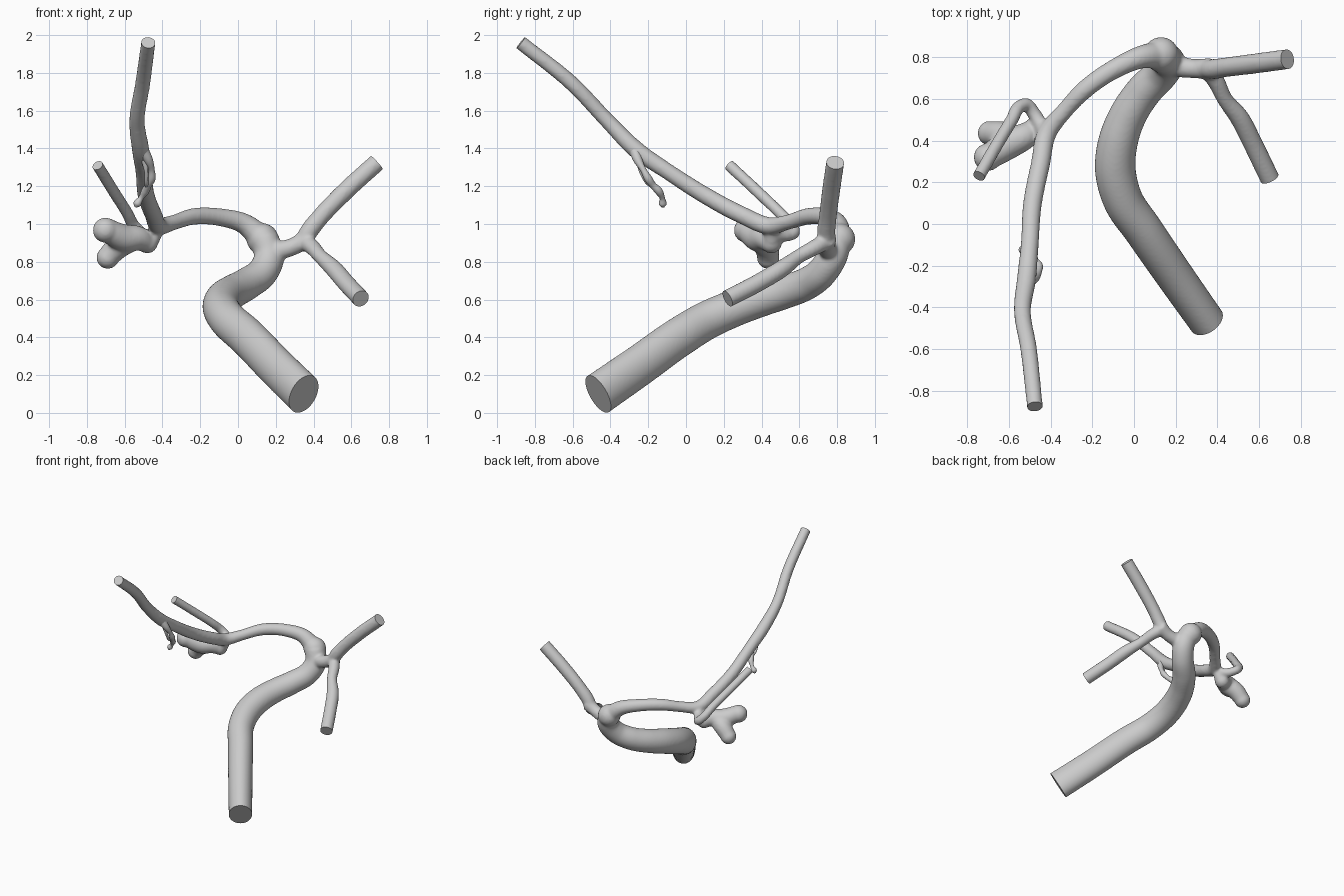
import bpy, bmesh
from mathutils import Vector, Quaternion

if "Cube" in bpy.data.objects:
    bpy.data.objects.remove(bpy.data.objects["Cube"])

SIDES = 28
caps = []          # (centre, outward direction, radius) of every flat-cut end


def spline(pts, steps):
    """Catmull-Rom through (x, y, z, radius) points."""
    p = [Vector(q) for q in pts]
    p = [p[0] * 2 - p[1]] + p + [p[-1] * 2 - p[-2]]
    out = []
    for i in range(1, len(p) - 2):
        a, b, c, d = p[i - 1:i + 3]
        # centripetal-like tangents avoid overshoot after long straight spans
        l0, l1, l2 = [max((v - u).length, 1e-4) for u, v in ((a, b), (b, c), (c, d))]
        m1 = ((b - a) / l0 * l1 + (c - b) / l1 * l0) / (l0 + l1) * l1
        m2 = ((c - b) / l1 * l2 + (d - c) / l2 * l1) / (l1 + l2) * l1
        for k in range(steps):
            t = k / steps
            out.append(b * (2*t**3 - 3*t**2 + 1) + m1 * (t**3 - 2*t**2 + t)
                       + c * (3*t**2 - 2*t**3) + m2 * (t**3 - t**2))
    out.append(p[-2])
    return out


def tube(bm, pts, flat=1.0, cut=False, steps=8):
    """Sweep an ellipse along the path; first point may be a flat-cut end."""
    path = spline(pts, steps)
    pos = [q.to_3d() for q in path]
    rad = [max(q.w, 0.004) for q in path]
    if cut:
        d = (pos[0] - pos[1]).normalized()
        caps.append((pos[0].copy(), d, rad[0] * 1.5))
        pos.insert(0, pos[0] + d * 0.05)
        rad.insert(0, rad[0])
    n = len(pos)
    tan = [(pos[min(i + 1, n - 1)] - pos[max(i - 1, 0)]).normalized() for i in range(n)]
    side = tan[0].cross(Vector((0, 0, 1))).normalized()
    rings = []
    for i in range(n):
        if i:
            side = tan[i - 1].rotation_difference(tan[i]) @ side
        side = (side - tan[i] * side.dot(tan[i])).normalized()
        f = flat + (1 - flat) * min(1, i / (n * 0.4))
        ring = []
        for k in range(SIDES):
            v = Quaternion(tan[i], k * 6.2831853 / SIDES) @ side
            s = v.dot(side)
            v = side * (s * f) + (v - side * s) / f
            ring.append(bm.verts.new(pos[i] + v * rad[i]))
        rings.append(ring)
    for a, b in zip(rings, rings[1:]):
        for k in range(SIDES):
            j = (k + 1) % SIDES
            bm.faces.new((a[k], a[j], b[j], b[k]))
    bm.faces.new(rings[0][::-1])
    bm.faces.new(rings[-1])


def ball(bm, x, y, z, r):
    g = bmesh.ops.create_icosphere(bm, subdivisions=3, radius=r)
    bmesh.ops.translate(bm, verts=g["verts"], vec=(x, y, z))


def finish(name, bm):
    bmesh.ops.recalc_face_normals(bm, faces=bm.faces[:])
    me = bpy.data.meshes.new(name)
    bm.to_mesh(me)
    bm.free()
    ob = bpy.data.objects.new(name, me)
    bpy.context.collection.objects.link(ob)
    bpy.ops.object.select_all(action='DESELECT')
    ob.select_set(True)
    bpy.context.view_layer.objects.active = ob
    return ob


bm = bmesh.new()

# main trunk, from the wide cut end up to the fork
tube(bm, [(.348, -.465, .10, .100), (.20, -.255, .245, .100), (.045, -.03, .405, .100),
          (-.055, .12, .495, .099), (-.09, .27, .56, .098), (-.075, .40, .605, .095),
          (-.03, .52, .64, .090), (.05, .64, .685, .086), (.13, .72, .745, .082),
          (.165, .775, .83, .080), (.14, .80, .92, .077)], flat=.87, cut=True)
ball(bm, .13, .812, .92, .085)

# long upper vessel, from its far cut end back to the fork
tube(bm, [(-.475, -.875, 1.96, .038), (-.505, -.60, 1.74, .040), (-.535, -.41, 1.54, .041),
          (-.515, -.26, 1.39, .046), (-.50, -.10, 1.28, .043), (-.487, .095, 1.155, .045),
          (-.448, .29, 1.05, .046), (-.415, .44, .99, .046), (-.335, .54, 1.01, .040),
          (-.235, .645, 1.04, .044), (-.09, .745, 1.035, .047), (.035, .80, 1.0, .055),
          (.13, .81, .92, .07)], cut=True)

# right-hand fork: short stem, raised branch, lowered branch
tube(bm, [(.15, .79, .85, .070), (.22, .755, .86, .052), (.29, .745, .88, .046),
          (.37, .745, .925, .052)])
tube(bm, [(.735, .79, 1.325, .048), (.57, .768, 1.175, .048), (.43, .75, 1.03, .047),
          (.375, .742, .96, .048), (.34, .745, .90, .045)], cut=True)
tube(bm, [(.65, .22, .605, .047), (.57, .385, .69, .047), (.505, .51, .765, .046),
          (.435, .60, .83, .038), (.39, .69, .88, .042), (.35, .745, .91, .045)], cut=True)

# hooked side vessel on the left
tube(bm, [(-.743, .23, 1.31, .031), (-.66, .375, 1.175, .031), (-.585, .50, 1.055, .031),
          (-.55, .56, .99, .032), (-.515, .572, .955, .032), (-.48, .53, .94, .033),
          (-.44, .465, .96, .036), (-.41, .44, .99, .036)], cut=True)

# lobed sac hanging off the left junction
tube(bm, [(-.43, .455, .965, .036), (-.475, .45, .91, .052), (-.535, .415, .925, .066),
          (-.60, .385, .925, .073), (-.66, .345, .95, .066), (-.70, .32, .975, .060)])
tube(bm, [(-.57, .40, .92, .068), (-.63, .425, .885, .066), (-.685, .435, .83, .058)])
ball(bm, -.702, .32, .967, .067)
ball(bm, -.69, .435, .822, .060)
ball(bm, -.48, .452, .90, .056)

# fuse everything into one smooth vessel wall
tree = finish("artery_tree", bm)
rm = tree.modifiers.new("fuse", 'REMESH')
rm.mode = 'VOXEL'
rm.voxel_size = 0.010
sm = tree.modifiers.new("soften", 'SMOOTH')
sm.factor = 0.5
sm.iterations = 6
for m in ("fuse", "soften"):
    bpy.ops.object.modifier_apply(modifier=m)

# slice the open ends flat
bm = bmesh.new()
bm.from_mesh(tree.data)
for c, d, r in caps:
    reach = r + 0.08
    faces = [f for f in bm.faces if (f.calc_center_median() - c).length < reach]
    edges = {e for f in faces for e in f.edges}
    verts = {v for f in faces for v in f.verts}
    bmesh.ops.bisect_plane(bm, geom=list(verts) + list(edges) + faces, dist=1e-5,
                           plane_co=c, plane_no=d, clear_outer=True)
    rim = [e for e in bm.edges if e.is_boundary]
    bmesh.ops.holes_fill(bm, edges=rim, sides=0)
bmesh.ops.recalc_face_normals(bm, faces=bm.faces[:])
bm.to_mesh(tree.data)
bm.free()
bpy.ops.object.shade_smooth_by_angle(angle=0.7)

# thin knotted twig under the long vessel
bm = bmesh.new()
tube(bm, [(-.50, -.27, 1.385, .030), (-.475, -.255, 1.34, .024), (-.457, -.225, 1.285, .016),
          (-.458, -.20, 1.24, .021), (-.475, -.175, 1.205, .018), (-.49, -.145, 1.175, .021),
          (-.515, -.125, 1.135, .014), (-.535, -.123, 1.105, .020), (-.543, -.122, 1.09, .008)])
tube(bm, [(-.495, -.25, 1.34, .018), (-.485, -.235, 1.27, .010), (-.485, -.20, 1.215, .011),
          (-.48, -.165, 1.195, .012)])
finish("small_twig", bm)
bpy.ops.object.shade_smooth_by_angle(angle=0.7)
